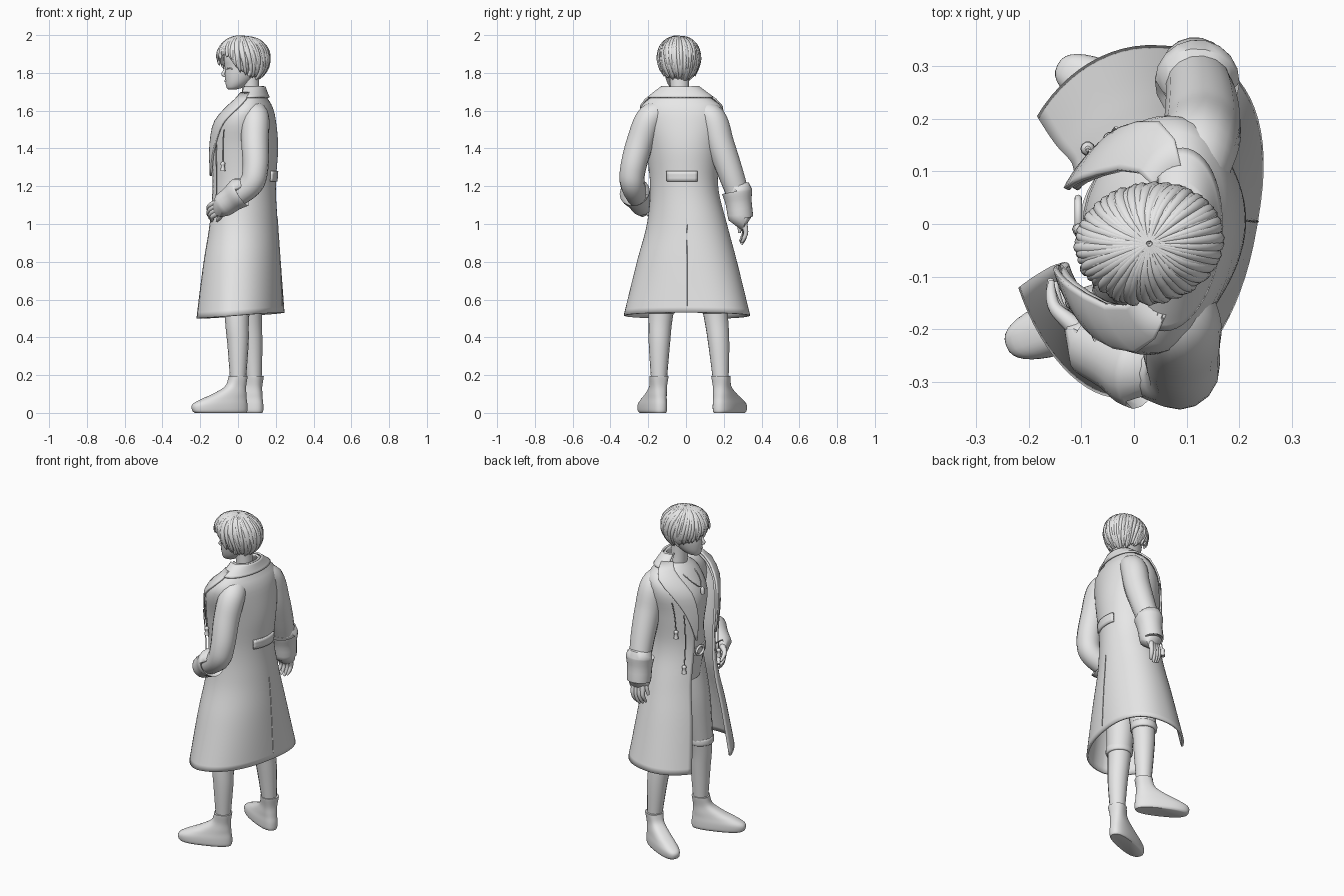
import bpy, bmesh, math, random
from mathutils import Vector, Matrix

random.seed(4)
PI = math.pi
if "Cube" in bpy.data.objects:
    bpy.data.objects.remove(bpy.data.objects["Cube"])

grey = bpy.data.materials.new("plain_grey")
grey.use_nodes = True
grey.diffuse_color = (0.8, 0.8, 0.8, 1)
grey.node_tree.nodes["Principled BSDF"].inputs["Base Color"].default_value = (0.8, 0.8, 0.8, 1)


def finish(name, mesh, thickness=0, offset=0):
    mesh.materials.clear()
    mesh.materials.append(grey)
    for face in mesh.polygons:
        face.use_smooth = True
    mesh.set_sharp_from_angle(angle=math.radians(50))
    obj = bpy.data.objects.new(name, mesh)
    bpy.context.scene.collection.objects.link(obj)
    if thickness:
        solid = obj.modifiers.new("thickness", "SOLIDIFY")
        solid.thickness, solid.offset = thickness, offset
    return obj


def catmull(points, steps):
    """Smooth samples through tuples of any length."""
    padded = [points[0]] + list(points) + [points[-1]]
    out = []
    for a, b, c, d in zip(padded, padded[1:], padded[2:], padded[3:]):
        for s in range(steps):
            t = s / steps
            out.append(tuple(q + t * (r - p) / 2 + t * t * (p - 2.5 * q + 2 * r - w / 2)
                             + t ** 3 * (1.5 * (q - r) + (w - p) / 2)
                             for p, q, r, w in zip(a, b, c, d)))
    return out + [tuple(points[-1])]


def bend(value, power):
    return math.copysign(abs(value) ** power, value)


def grid(name, rows, closed=False, thickness=0, offset=0, matrix=None):
    """Skin rows of points; closed rows become a capped solid."""
    bm = bmesh.new()
    rings = [[bm.verts.new(p) for p in row] for row in rows]
    n = len(rows[0])
    for low, high in zip(rings, rings[1:]):
        for j in range(n if closed else n - 1):
            k = (j + 1) % n
            bm.faces.new((low[j], low[k], high[k], high[j]))
    if closed:
        bm.faces.new(rings[0][::-1])
        bm.faces.new(rings[-1])
    if matrix:
        bm.transform(matrix)
    mesh = bpy.data.meshes.new(name)
    bm.to_mesh(mesh)
    bm.free()
    return finish(name, mesh, thickness, offset)


def loft(name, rings, steps=4, sides=32, matrix=None, power=1.0):
    """Stack of ellipses: centre x, centre y, z, radius x, radius y; power under 1 squares them."""
    turns = [2 * PI * j / sides for j in range(sides)]
    rows = [[(cx + rx * bend(math.cos(a), power), cy + ry * bend(math.sin(a), power), z) for a in turns]
            for cx, cy, z, rx, ry in catmull(rings, steps)]
    return grid(name, rows, True, matrix=matrix)


def tubes(name, paths, steps=5, resolution=4):
    """Round tubes through points given as x, y, z, radius."""
    curve = bpy.data.curves.new(name, "CURVE")
    curve.dimensions = "3D"
    curve.bevel_depth, curve.bevel_resolution = 1, resolution
    curve.use_fill_caps = True
    for path in paths:
        samples = catmull(path, steps)
        spline = curve.splines.new("POLY")
        spline.points.add(len(samples) - 1)
        for point, (x, y, z, r) in zip(spline.points, samples):
            point.co, point.radius = (x, y, z, 1), max(r, 0.0008)
    helper = bpy.data.objects.new(name + "_path", curve)
    bpy.context.scene.collection.objects.link(helper)
    bpy.context.view_layer.update()
    mesh = bpy.data.meshes.new_from_object(helper.evaluated_get(bpy.context.evaluated_depsgraph_get()))
    bpy.data.objects.remove(helper)
    return finish(name, mesh)


# Coat: z, centre x, centre y, radius x, radius y, left and right opening angle
coat_rings = catmull([
    (.515, -.003, .005, .238, .335, .44, .64), (.8, .014, .005, .208, .265, .41, .58),
    (1, .026, .005, .183, .212, .4, .55), (1.2, .03, -.01, .17, .18, .4, .5),
    (1.4, .035, -.015, .178, .198, .4, .45), (1.54, .042, -.02, .16, .226, .45, .5),
    (1.62, .066, -.025, .118, .215, .65, .65), (1.675, .078, -.03, .074, .15, .85, .85),
    (1.728, .08, -.03, .054, .08, .95, .95)], 5)


def coat_ring(z):
    for low, high in zip(coat_rings, coat_rings[1:]):
        if z <= high[0]:
            break
    t = (z - low[0]) / (high[0] - low[0])
    return [a + t * (b - a) for a, b in zip(low, high)]


def coat_point(z, angle, off=0.0):
    """Point on the coat; angle 0 is its front and a quarter turn its left side."""
    _, cx, cy, rx, ry, _, _ = coat_ring(z)
    c, s = math.cos(angle), math.sin(angle)
    skirt = max(0, 1 - (z - .5) * 2)
    # The skirt is flat at the front left and full at the back
    power = 1 + skirt * (-.16 if c < 0 else .15 if s > 0 else 0)
    x = cx - (rx + off) * bend(c, power)
    y = cy - (ry + off) * bend(s, power)
    lift = off * .6 if z > 1.6 else 0
    return (x + (.1 - .07 * skirt * c) * y, y, z + lift + .07 * x * skirt)


def coat_patch(name, z0, z1, span, off, rows=12, cols=12, thickness=.01, offset=0):
    """Sheet lying on the coat; span(z) gives its first and last angle."""
    levels = [z0 + (z1 - z0) * i / rows for i in range(rows + 1)]
    return grid(name, [[coat_point(z, span(z)[0] + (span(z)[1] - span(z)[0]) * j / cols, off)
                        for j in range(cols + 1)] for z in levels], False, thickness, offset)


coat_patch("long_coat", .515, 1.728, lambda z: (coat_ring(z)[5], 2 * PI - coat_ring(z)[6]),
           0, 40, 64, .012, -1)


def lapel_width(z):
    return .68 * min(1, (z - 1.25) / .38)


coat_patch("left_lapel", 1.255, 1.69,
           lambda z: (coat_ring(z)[5] - .04, coat_ring(z)[5] + lapel_width(z)), .008)
coat_patch("right_lapel", 1.255, 1.69,
           lambda z: (2 * PI - coat_ring(z)[6] - lapel_width(z), 2 * PI - coat_ring(z)[6] + .04), .008)
coat_patch("collar", 1.665, 1.722, lambda z: (1, 2 * PI - 1), .008, 6, 36)
coat_patch("back_tab", 1.225, 1.28, lambda z: (PI - .5, PI + .4), .004, 3, 10)
tubes("back_vent", [[(*coat_point(1.03 - i * .08, PI, .001), .002) for i in range(7)]])

# Cords with tassels hanging from the lapels
for side, sign in (("left", 1), ("right", -1)):
    for label, a, top, end in (("outer", 1.05, 1.5, 1.32), ("inner", .8, 1.42, 1.11)):
        levels = [top + (end - top) * i / 5 for i in range(6)]
        tubes(f"{side}_{label}_cord", [[(*coat_point(z, sign * a, .014), .003) for z in levels]], 3, 2)
        tip = Vector(coat_point(end, sign * a, .014))
        tubes(f"{side}_{label}_tassel", [[(*(tip + Vector((0, 0, dz))), r) for dz, r in
                                         ((.01, .005), (0, .013), (-.015, .01), (-.04, .014))]], 3, 3)

# Shirt, belt, buckle and necklace
loft("shirt", [(.045, 0, .98, .11, .13), (.03, 0, 1.17, .125, .135), (.03, 0, 1.3, .12, .135),
               (.035, -.01, 1.48, .13, .165), (.06, -.02, 1.6, .09, .14), (.075, -.03, 1.66, .045, .07)])
loft("belt", [(.03, 0, 1.145, .133, .14), (.03, 0, 1.19, .133, .14)], 1, 40)
tubes("belt_buckle", [[(-.106, .015 + .034 * math.cos(k * PI / 6), 1.168 + .026 * math.sin(k * PI / 6), .007)
                       for k in range(13)]], 2)
tubes("necklace", [[(.06, -.085, 1.65, .003), (-.05, -.05, 1.59, .003), (-.092, -.01, 1.545, .003),
                    (-.05, .035, 1.59, .003), (.06, .03, 1.65, .003)]], 5, 2)
tubes("necklace_tag", [[(-.1, -.01, 1.545, .005), (-.104, -.01, 1.535, .011), (-.107, -.01, 1.505, .011)]], 2, 2)

# Sleeves and turned-back cuffs
tubes("left_sleeve", [[(.085, -.1, 1.6, .05), (.092, -.185, 1.565, .073), (.09, -.24, 1.44, .073),
                       (.092, -.281, 1.29, .068), (.06, -.28, 1.2, .064), (-.07, -.232, 1.105, .052)]], 6, 6)
tubes("right_sleeve", [[(.11, .05, 1.6, .05), (.122, .137, 1.56, .073), (.13, .183, 1.42, .074),
                        (.128, .236, 1.27, .068), (.12, .275, 1.15, .06), (.115, .29, 1.05, .054)]], 6, 6)
tubes("left_cuff", [[(.018, -.273, 1.168, .06), (.016, -.272, 1.168, .08), (.004, -.268, 1.16, .08),
                     (-.03, -.25, 1.135, .07), (-.08, -.225, 1.098, .064), (-.077, -.226, 1.1, .05)]], 3, 7)
tubes("right_cuff", [[(.12, .27, 1.17, .06), (.12, .27, 1.173, .079), (.12, .272, 1.16, .079),
                      (.118, .279, 1.11, .07), (.115, .29, 1.03, .066), (.115, .29, 1.034, .05)]], 3, 7)


def hand(name, wrist, forward, across, curl):
    """Four fingers fanning from the wrist, with a thumb."""
    w, f, c = Vector(wrist), Vector(forward).normalized(), Vector(curl).normalized()
    a = Vector(across).normalized()
    paths = []
    for i in range(4):
        s = i - 1.5
        reach = .135 - .009 * abs(s - .3)
        paths.append([(*(w + a * s * .009), .021),
                      (*(w + f * .04 + a * s * .018), .017),
                      (*(w + f * .08 + a * s * .02), .0125),
                      (*(w + f * reach * .85 + a * s * .02 + c * .015), .0105),
                      (*(w + f * reach + a * s * .018 + c * .034), .006)])
    paths.append([(*(w + a * -.01), .018), (*(w + f * .035 - a * .038 + c * .012), .014),
                  (*(w + f * .075 - a * .045 + c * .025), .008)])
    tubes(name, paths, 4, 3)


hand("left_hand", (-.088, -.215, 1.098), (-.65, .62, -.35), (-.25, .1, .9), (.5, .5, -.3))
hand("right_hand", (.112, .297, 1.035), (-.05, .2, -1), (1, .15, 0), (-.2, -.8, -.3))

# Legs, trousers and boots
legs = {"left": [(.045, -.065, 1.06, .09), (.01, -.095, .8, .083), (-.005, -.133, .52, .065),
                 (0, -.141, .36, .056), (0, -.143, .15, .04)],
        "right": [(.05, .065, 1.06, .09), (.055, .115, .8, .083), (.062, .157, .52, .065),
                  (.074, .174, .36, .056), (.085, .185, .15, .04)]}
boot_profile = [(0, -.045, .24, .046), (.012, -.05, .255, .053), (.045, -.05, .254, .054),
                (.075, -.046, .2, .05), (.1, -.044, .14, .047), (.14, -.042, .07, .043),
                (.185, -.048, .05, .048), (.196, -.049, .05, .049)]
for side, path in legs.items():
    tubes(f"{side}_stocking", [path[1:]], 6, 6)
    tubes(f"{side}_trouser_leg", [[(x, y, z + .02, r + .006) for x, y, z, r in path[:3]]], 6, 6)
    x, y, z, r = path[2]
    tubes(f"{side}_trouser_cuff", [[(x, y, z + .05, r), (x, y, z + .044, r + .01),
                                    (x, y, z + .012, r + .01), (x, y, z + .006, r)]], 3, 6)
    yaw = math.radians(20 if side == "left" else -27)
    place = Matrix.Translation((path[-1][0], path[-1][1], 0)) @ Matrix.Rotation(yaw, 4, "Z")
    loft(f"{side}_boot", [(-(back + front) / 2, 0, height, (front - back) / 2, half)
                          for height, back, front, half in boot_profile], 4, 40, place, .8)

# Neck and head, turned slightly to the figure's left
turn = Matrix.Translation((.04, -.035, 0)) @ Matrix.Rotation(math.radians(12), 4, "Z")
loft("neck", [(.075, -.03, 1.6, .05, .06), (.068, -.033, 1.7, .046, .05), (.06, -.035, 1.82, .05, .052)])
loft("head", [(-.072, 0, 1.712, .02, .018), (-.06, 0, 1.722, .042, .036), (-.042, 0, 1.75, .066, .056),
              (-.022, 0, 1.79, .09, .072), (-.008, 0, 1.83, .103, .082), (-.004, 0, 1.88, .113, .09),
              (0, 0, 1.94, .1, .08), (0, 0, 1.975, .05, .04)], 4, 32, turn)


def face_tubes(name, paths):
    tubes(name, paths, 4, 3).data.transform(turn)


face_tubes("nose", [[(-.106, 0, 1.835, .005), (-.114, 0, 1.81, .008), (-.122, 0, 1.792, .009), (-.11, 0, 1.783, .007)]])
face_tubes("lips", [[(-.096, -.02, 1.757, .003), (-.109, 0, 1.757, .006), (-.096, .02, 1.757, .003)]])
for side, s in (("left", -1), ("right", 1)):
    face_tubes(f"{side}_eyelid", [[(-.106, s * .02, 1.82, .003), (-.098, s * .04, 1.826, .004), (-.083, s * .055, 1.82, .003)]])
    face_tubes(f"{side}_ear", [[(.005, s * .08, 1.845, .01), (.012, s * .088, 1.825, .013), (.0, s * .08, 1.785, .008)]])


# Hair: an inner cap and overlapping locks swept from the crown
def hair_point(phi, theta, swell=1.0):
    drop = .115 if theta < PI / 2 else .14
    return Vector((-.012 - .135 * swell * math.sin(theta) * math.cos(phi),
                   .106 * swell * math.sin(theta) * math.sin(phi), 1.878 + drop * math.cos(theta)))


def hair_end(phi):
    """Long at the nape, short where the fringe parts on the left."""
    back = (1 - math.cos(phi)) / 2
    return 1.72 + .84 * back ** .6 - .5 * max(0, math.cos(phi + .55)) ** 10


cap_angles = [2 * PI * j / 40 for j in range(41)]
grid("hair_cap", [[hair_point(a, .01 + (hair_end(a) - .1) * i / 14, .975) for a in cap_angles]
                  for i in range(15)], False, .01, -1, turn)
locks = []
for layer, count in ((0, 60), (1, 44)):
    for i in range(count):
        phi = 2 * PI * (i + random.uniform(-.35, .35)) / count
        end = hair_end(phi) * (1 - .1 * layer) + random.uniform(-.1, .14)
        sweep = .45 * math.sin(phi) + random.uniform(-.15, .15)
        lock = []
        for t, r in ((.02, .004), (.25, .01), (.5, .013), (.75, .012), (.92, .008), (1, .001)):
            swell = .97 + .025 * layer + (.03 * t ** 4 if math.cos(phi) > .3 else 0)
            lock.append((*hair_point(phi + sweep * (t - .5), end * t, swell), r))
        locks.append(lock)
tubes("hair_locks", locks, 4, 2).data.transform(turn)
